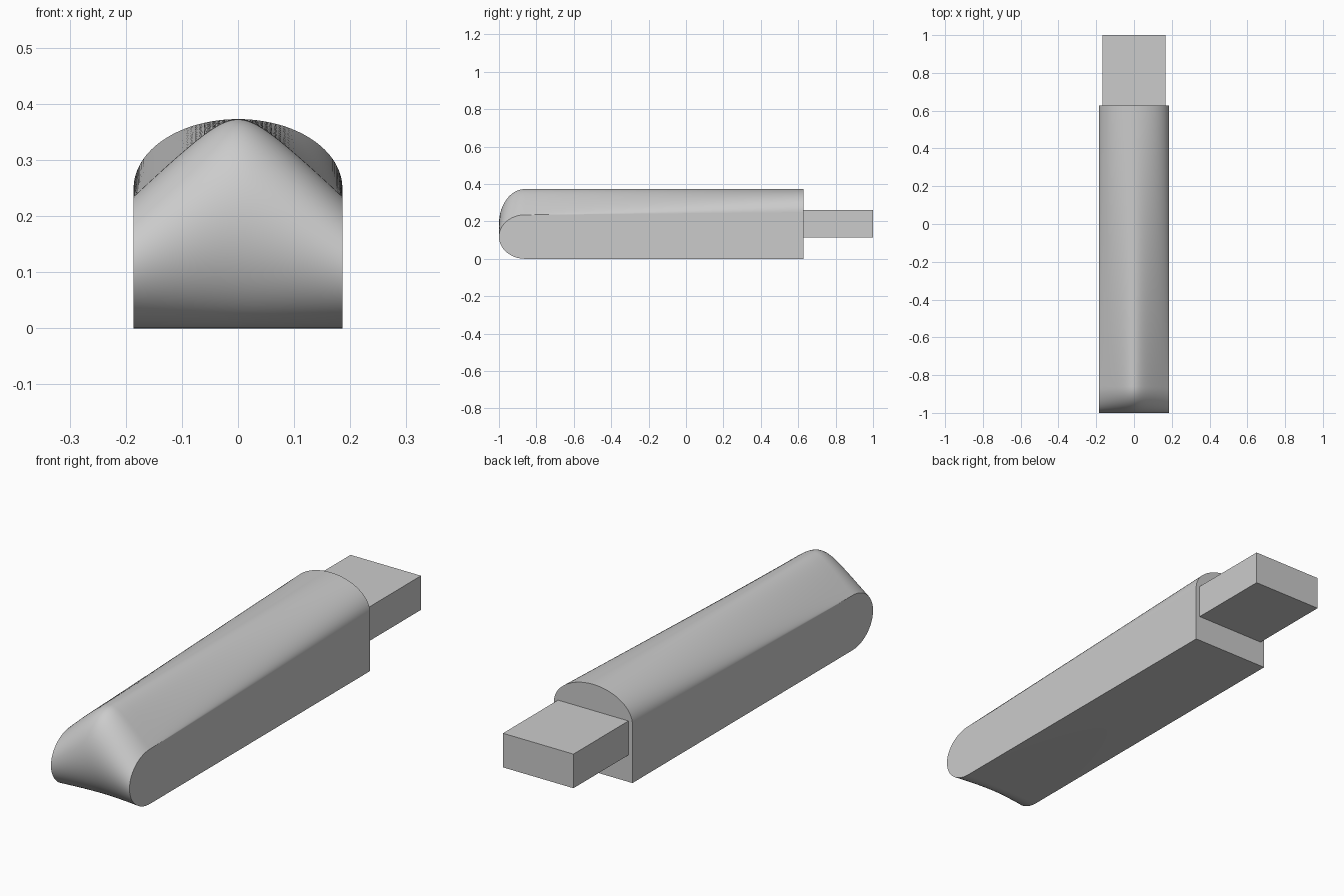
import bpy
import bmesh
import math

cube = bpy.data.objects.get("Cube")
if cube:
    bpy.data.objects.remove(cube, do_unlink=True)

HALF_W = 0.186      # half width of the body
TOP = 0.373         # ridge height
BACK_Y = 0.628      # rear face of the body
NOSE_Y = -0.86      # where the rounded nose begins
COLUMNS, NOSE_STEPS, TOP_STEPS = 64, 32, 24

grey = bpy.data.materials.new("light_grey")
grey.use_nodes = True
colour = (0.6, 0.6, 0.6, 1)
grey.diffuse_color = colour
grey.node_tree.nodes["Principled BSDF"].inputs["Base Color"].default_value = colour


def finish(bm, name):
    bmesh.ops.recalc_face_normals(bm, faces=bm.faces)
    mesh = bpy.data.meshes.new(name)
    bm.to_mesh(mesh)
    bm.free()
    mesh.materials.append(grey)
    obj = bpy.data.objects.new(name, mesh)
    bpy.context.collection.objects.link(obj)
    return obj


def front_height(x):
    """Bell-shaped roof line at the nose."""
    return TOP - 0.968 * (math.hypot(0.05, x) - 0.05)


def back_height(x):
    """Elliptical roof line at the rear."""
    return 0.25 + (TOP - 0.25) * math.sqrt(max(0, 1 - (x / HALF_W) ** 2))


def profile(x):
    """Side outline at x: floor, rounded nose, then roof to the rear."""
    low, high = front_height(x), back_height(x)
    points = [(x, BACK_Y, 0)]
    for i in range(NOSE_STEPS + 1):
        a = math.pi * i / NOSE_STEPS
        points.append((x, NOSE_Y - (1 + NOSE_Y) * math.sin(a),
                       low / 2 * (1 - math.cos(a))))
    for i in range(1, TOP_STEPS + 1):
        t = i / TOP_STEPS
        points.append((x, NOSE_Y + (BACK_Y - NOSE_Y) * t, low + (high - low) * t))
    return points


# Body: smooth skin lofted across x, closed by flat sides and rear
bm = bmesh.new()
rows = []
for c in range(COLUMNS + 1):
    x = -HALF_W * math.cos(math.pi * c / COLUMNS)
    rows.append([bm.verts.new(p) for p in profile(x)])
for a, b in zip(rows, rows[1:]):
    for j in range(len(a) - 1):
        bm.faces.new((a[j], a[j + 1], b[j + 1], b[j])).smooth = True
bm.faces.new(rows[0])
bm.faces.new(rows[-1])
bm.faces.new([r[0] for r in rows] + [r[-1] for r in reversed(rows)])
finish(bm, "body")

# Plug: plain block set into the rear face
bm = bmesh.new()
bmesh.ops.create_cube(bm, size=1)
bmesh.ops.scale(bm, vec=(0.334, 0.40, 0.146), verts=bm.verts)
bmesh.ops.translate(bm, vec=(0, 0.80, 0.188), verts=bm.verts)
finish(bm, "plug")
